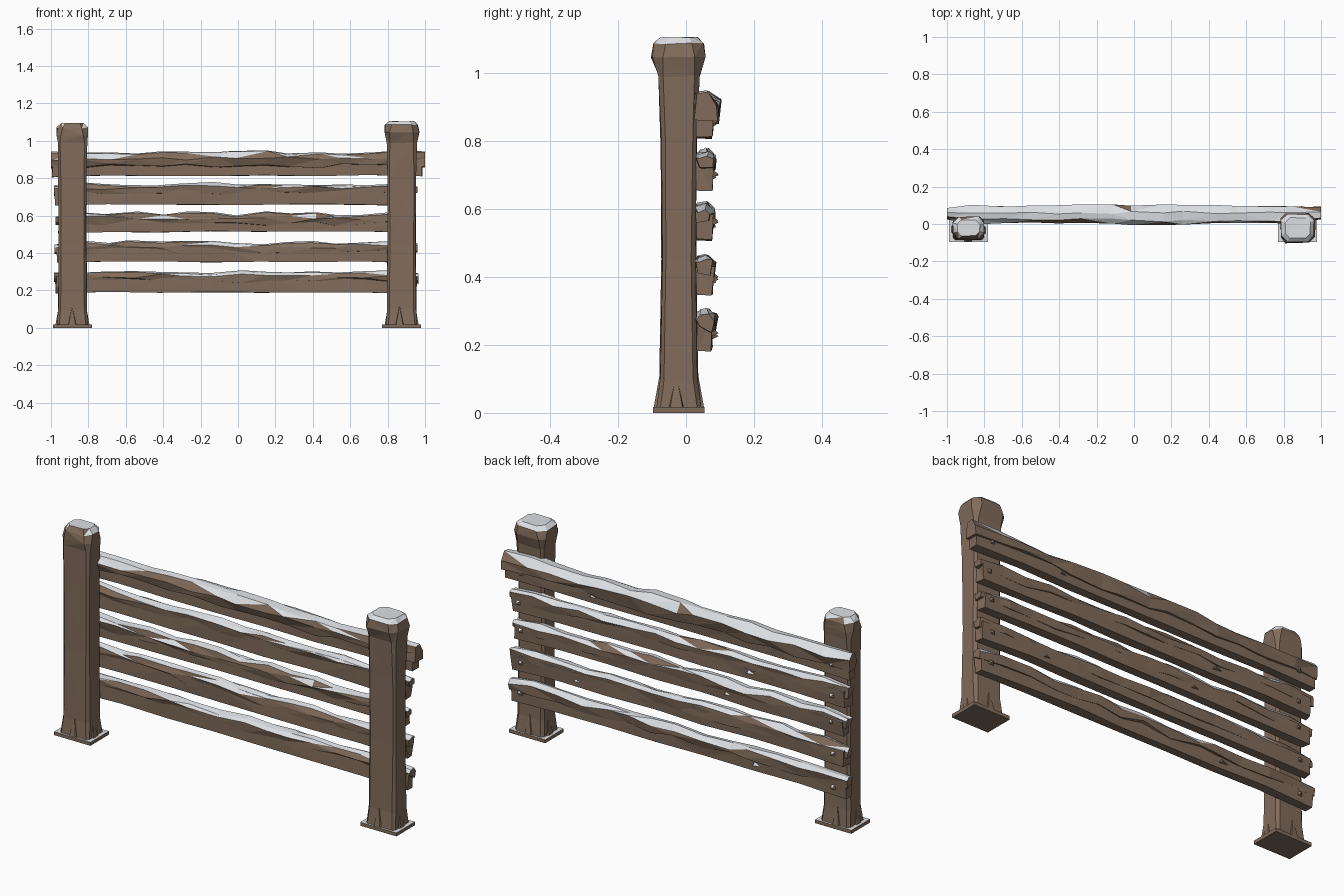
import bpy, bmesh, random
from mathutils import Vector

if "Cube" in bpy.data.objects:
    bpy.data.objects.remove(bpy.data.objects["Cube"])

random.seed(11)


def material(name, rgb):
    m = bpy.data.materials.new(name)
    m.diffuse_color = (*rgb, 1)
    m.use_nodes = True
    m.node_tree.nodes["Principled BSDF"].inputs["Base Color"].default_value = m.diffuse_color
    return m


WOOD = material("weathered_wood", (0.22, 0.15, 0.105))
SNOW = material("frost", (0.72, 0.74, 0.77))


def jit(a):
    return random.uniform(-a, a)


def finish(name, bm, up=0.55):
    """Make the object; upward facing facets are frosted."""
    bmesh.ops.triangulate(bm, faces=bm.faces[:])
    bmesh.ops.recalc_face_normals(bm, faces=bm.faces[:])
    for f in bm.faces:
        f.normal_update()
        f.material_index = 1 if f.normal.z > up else 0
    me = bpy.data.meshes.new(name)
    bm.to_mesh(me)
    bm.free()
    me.materials.append(WOOD)
    me.materials.append(SNOW)
    ob = bpy.data.objects.new(name, me)
    bpy.context.collection.objects.link(ob)
    return ob


def loft(name, rings):
    bm = bmesh.new()
    vs = [[bm.verts.new(p) for p in r] for r in rings]
    n = len(vs[0])
    for a, b in zip(vs, vs[1:]):
        for i in range(n):
            j = (i + 1) % n
            bm.faces.new((a[i], a[j], b[j], b[i]))
    bm.faces.new(vs[0])
    bm.faces.new(vs[-1])
    return finish(name, bm)


def wedge(name, base, apex):
    """Small splinter: a triangle or quad base drawn to a point."""
    bm = bmesh.new()
    b = [bm.verts.new(p) for p in base]
    t = bm.verts.new(apex)
    bm.faces.new(b)
    for i in range(len(b)):
        bm.faces.new((b[i], b[(i + 1) % len(b)], t))
    return finish(name, bm)


def octagon(cx, cy, hx, hy, z, c, a):
    pts = [(hx, hy - c), (hx - c, hy), (c - hx, hy), (-hx, hy - c),
           (-hx, c - hy), (c - hx, -hy), (hx - c, -hy), (hx, c - hy)]
    return [(cx + x + jit(a), cy + y + jit(a), z + jit(a)) for x, y in pts]


# Posts: z, half width, half depth, chamfer, jitter
LEFT = [(0.015, .083, .066, .012, 0), (.10, .078, .056, .014, .002), (.45, .074, .050, .012, .002),
        (.80, .075, .052, .012, .002), (.99, .079, .056, .014, .002), (1.03, .086, .061, .025, .004),
        (1.07, .082, .058, .03, .004), (1.095, .06, .042, .022, .002)]
RIGHT = [(0.015, .083, .066, .012, 0), (.10, .078, .056, .014, .002), (.45, .075, .050, .012, .002),
         (.80, .077, .053, .012, .002), (.99, .080, .060, .014, .003), (1.045, .093, .080, .03, .004),
         (1.085, .088, .074, .035, .004), (1.105, .066, .054, .025, .002)]

for side, cx, rows in (("left", -.885, LEFT), ("right", .875, RIGHT)):
    cy = -.021
    loft(side + "_post", [octagon(cx, cy, hx, hy, z, c, a) for z, hx, hy, c, a in rows])
    # Base plate
    loft(side + "_base_plate", [[(cx + sx * .104, cy + sy * .076, z) for sx, sy in
                                 ((-1, -1), (1, -1), (1, 1), (-1, 1))] for z in (0, .018)])
    # Splinters round the foot of the post
    for k, (nx, ny) in enumerate(((0, -1), (0, 1), (1, 0), (-1, 0))):
        n, t = Vector((nx, ny, 0)), Vector((-ny, nx, 0))
        d = .083 if nx else .066
        o = Vector((cx, cy, .016)) + t * jit(.015)
        w = .03
        base = [o + n * (d - .02) - t * w, o + n * (d + .008) - t * w * .6,
                o + n * (d + .008) + t * w * .6, o + n * (d - .02) + t * w]
        wedge(f"{side}_foot_splinter_{k}", base, o + n * (d - .01) + Vector((0, 0, .1)))

# Rails: bottom, seam, top of cap, cap front y, cap back y, left end, right end
RAILS = [(.19, .262, .298, .026, .090, -.985, .965), (.352, .418, .458, .026, .084, -.98, .96),
         (.515, .572, .612, .020, .084, -.975, .95), (.66, .732, .772, .024, .086, -.985, .96),
         (.815, .878, .940, .002, .098, -1.0, 1.0)]

for k, (lo, mid, top, yf, yb, xl, xr) in enumerate(RAILS, 1):
    big = k == 5
    # Sawn plank
    rings = []
    for i in range(8):
        x = xl + .012 + (xr - xl - .024) * i / 7
        e = .01 if i in (0, 7) else 0
        z0 = lo + jit(.004) - e * .5
        rings.append([(x + jit(e), .03 + jit(.003), z0), (x + jit(e), .076 + jit(.004), z0 + jit(.003)),
                      (x + jit(e), .081 + jit(.004), mid + .012), (x + jit(e), .03 + jit(.003), mid + .012)])
    loft(f"rail_{k}_plank", rings)
    # Rough chipped upper edge with frost on top
    rings = []
    n = 15
    for i in range(n):
        end = i in (0, n - 1)
        x = xl + (xr - xl) * i / (n - 1) + (0 if end else jit(.03))
        s = .72 if end else 1
        yc, h = (yf + yb) / 2 + (.008 if end and big else 0), (yb - yf) / 2 * s
        zt = top - (.006 if end else 0) + jit(.011)
        j = .009 if big else .006
        q = (top - mid)
        ring = [(-.8, mid - .012 + jit(.012)), (-1.0, mid + q * .45 + jit(.012)), (-.62, zt - .006 + jit(.004)),
                (.25, zt), (1.0, mid + q * .5 + jit(.014)), (.85, mid - .018 + jit(.014))]
        rings.append([(x, yc + u * h + jit(j), z) for u, z in ring])
    loft(f"rail_{k}_rough_top", rings)
    # Pegs on the back, where the rail meets each post
    for side, px in (("left", -.90), ("right", .90)):
        z = lo + .045 + jit(.008)
        x = px + jit(.012)
        r = .014
        wedge(f"rail_{k}_{side}_peg",
              [(x - r, .074, z - r), (x + r, .074, z - r), (x + r, .074, z + r), (x - r, .074, z + r)],
              (x + .004, .096, z - .004))
    # A splinter along the back face
    x = jit(.6)
    wedge(f"rail_{k}_splinter", [(x - .03, .074, lo + .03), (x + .03, .074, lo + .025), (x + .01, .074, lo + .05)],
          (x + .012, .089, lo + .032))
